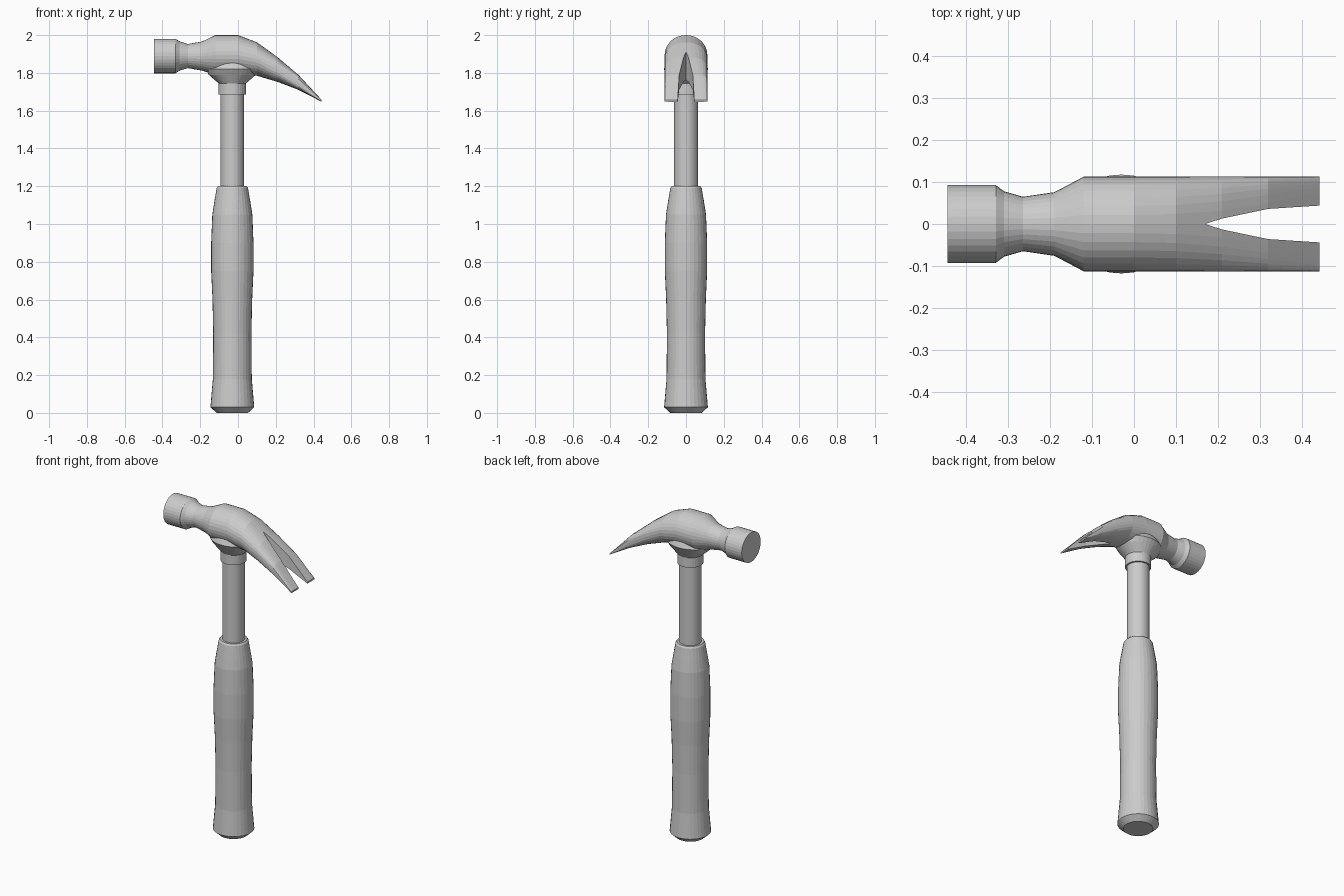
import bpy, bmesh
from math import sin, cos, pi, copysign

if "Cube" in bpy.data.objects:
    bpy.data.objects.remove(bpy.data.objects["Cube"])

SIDES = 32
AXIS_X = -0.03


def make_object(name, bm):
    bmesh.ops.recalc_face_normals(bm, faces=bm.faces)
    mesh = bpy.data.meshes.new(name)
    bm.to_mesh(mesh)
    bm.free()
    obj = bpy.data.objects.new(name, mesh)
    bpy.context.collection.objects.link(obj)
    return obj


def loft(name, rings):
    """Skin a list of closed point rings and cap both ends."""
    bm = bmesh.new()
    loops = [[bm.verts.new(p) for p in ring] for ring in rings]
    n = len(loops[0])
    for a, b in zip(loops, loops[1:]):
        for i in range(n):
            j = (i + 1) % n
            bm.faces.new((a[i], a[j], b[j], b[i]))
    bm.faces.new(loops[0])
    bm.faces.new(loops[-1])
    return make_object(name, bm)


def upright(name, profile):
    """Loft of (x radius, y radius, z) ellipses around the handle axis."""
    angles = [2 * pi * i / SIDES for i in range(SIDES)]
    return loft(name, [[(AXIS_X + rx * cos(a), ry * sin(a), z) for a in angles]
                       for rx, ry, z in profile])


def head_ring(x, half_width, low, high, power):
    """Superellipse section across x; a high power gives a squarer section."""
    mid, half = (low + high) / 2, (high - low) / 2
    ring = []
    for i in range(SIDES):
        a = 2 * pi * i / SIDES
        c, s = round(cos(a), 9), round(sin(a), 9)
        ring.append((x, half_width * copysign(abs(c) ** (2 / power), c),
                     mid + half * copysign(abs(s) ** (2 / power), s)))
    return ring


# Rubber grip with swell and flared butt
grip_profile = [(0.083, 0.0), (0.116, 0.03), (0.103, 0.18), (0.101, 0.42),
                (0.105, 0.60), (0.112, 0.75), (0.112, 0.90), (0.106, 1.05),
                (0.095, 1.12), (0.083, 1.19), (0.076, 1.20)]
upright("grip", [(r, r, z) for r, z in grip_profile])

# Steel shaft
upright("shaft", [(0.063, 0.063, 1.15), (0.063, 0.063, 1.80)])

# Collar flaring into the head
upright("collar", [(0.073, 0.073, 1.685), (0.073, 0.073, 1.745),
                   (0.125, 0.100, 1.79), (0.140, 0.118, 1.82),
                   (0.110, 0.090, 1.88)])

# Head: striking face, throat, cheek and curved claw
# x, half width, bottom, top, squareness
sections = [(-0.445, 0.093, 1.798, 1.980, 2), (-0.33, 0.093, 1.798, 1.980, 2),
            (-0.31, 0.078, 1.812, 1.967, 2), (-0.265, 0.065, 1.825, 1.953, 2),
            (-0.19, 0.076, 1.812, 1.966, 2), (-0.12, 0.113, 1.790, 2.0, 2),
            (0.0, 0.113, 1.790, 2.0, 2), (0.10, 0.113, 1.785, 1.962, 2.1),
            (0.21, 0.113, 1.752, 1.883, 2.6), (0.32, 0.113, 1.710, 1.790, 4),
            (0.443, 0.113, 1.647, 1.657, 8)]
head = loft("hammer_head", [head_ring(*s) for s in sections])

# Nail notch cut through the claw
half = [(0.21, 0.013), (0.32, 0.036), (0.443, 0.044), (0.50, 0.047)]
outline = [(0.17, 0.0)] + half + [(x, -y) for x, y in reversed(half)]
cutter = loft("notch_cutter", [[(x, y, z) for x, y in outline] for z in (1.5, 2.1)])
cutter.hide_render = True
cut = head.modifiers.new("notch", "BOOLEAN")
cut.operation = "DIFFERENCE"
cut.solver = "EXACT"
cut.object = cutter
bpy.context.view_layer.objects.active = head
bpy.ops.object.modifier_apply(modifier="notch")
bpy.data.objects.remove(cutter)
